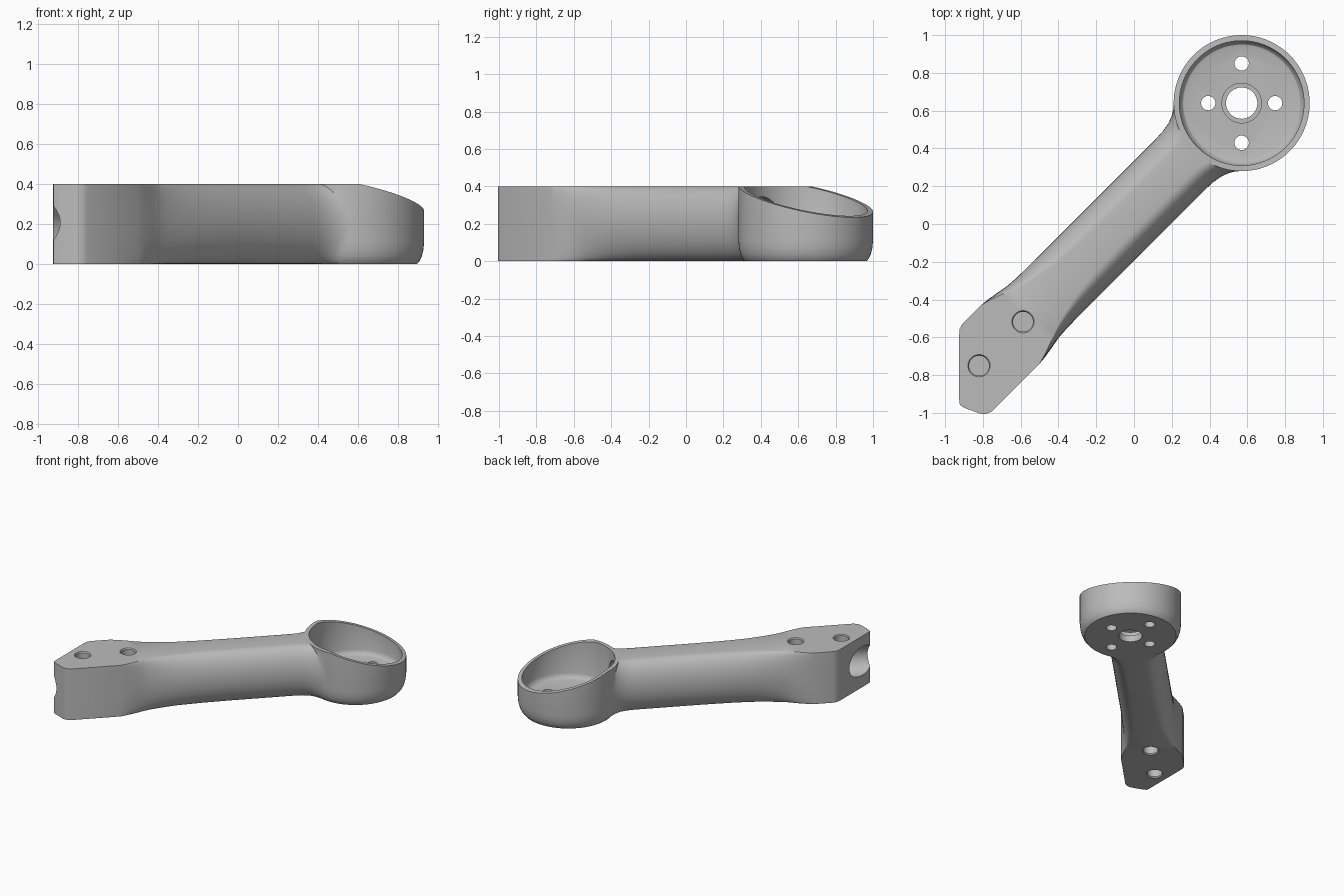
import bpy, bmesh
from math import sin, cos, pi, radians
from mathutils import Vector, Matrix

cube = bpy.data.objects.get("Cube")
if cube:
    bpy.data.objects.remove(cube, do_unlink=True)

HEIGHT = 0.4
grey = bpy.data.materials.new("matte grey")
grey.use_nodes = True
grey.diffuse_color = (0.5, 0.5, 0.5, 1)
grey.node_tree.nodes["Principled BSDF"].inputs["Base Color"].default_value = grey.diffuse_color


def to_object(name, bm):
    bmesh.ops.recalc_face_normals(bm, faces=bm.faces[:])
    mesh = bpy.data.meshes.new(name)
    bm.to_mesh(mesh)
    bm.free()
    mesh.materials.append(grey)
    ob = bpy.data.objects.new(name, mesh)
    bpy.context.scene.collection.objects.link(ob)
    return ob


def loft(name, rings):
    """Skin a list of closed rings and cap both ends."""
    bm = bmesh.new()
    loops = [[bm.verts.new(p) for p in ring] for ring in rings]
    for a, b in zip(loops, loops[1:]):
        for i in range(len(a)):
            j = (i + 1) % len(a)
            bm.faces.new((a[i], a[j], b[j], b[i]))
    bm.faces.new(loops[0])
    bm.faces.new(loops[-1][::-1])
    return to_object(name, bm)


def turned(name, profile, x=0, y=0, n=96):
    """Solid of revolution about a vertical axis from (radius, z) pairs."""
    return loft(name, [[(x + r * cos(2 * pi * i / n), y + r * sin(2 * pi * i / n), z)
                        for i in range(n)] for r, z in profile])


def combine(target, tool, operation):
    """Apply a boolean and drop the tool."""
    tool.hide_render = True
    mod = target.modifiers.new("combine", "BOOLEAN")
    mod.operation, mod.solver, mod.object = operation, "EXACT", tool
    graph = bpy.context.evaluated_depsgraph_get()
    mesh = bpy.data.meshes.new_from_object(target.evaluated_get(graph))
    target.modifiers.clear()
    target.data = mesh
    bpy.data.objects.remove(tool, do_unlink=True)


def slice_off(ob, point, normal):
    """Remove everything on the normal's side of a plane and close the cut."""
    bm = bmesh.new()
    bm.from_mesh(ob.data)
    cut = bmesh.ops.bisect_plane(bm, geom=bm.verts[:] + bm.edges[:] + bm.faces[:],
                                 plane_co=point, plane_no=normal, clear_outer=True)
    edges = [e for e in cut["geom_cut"] if isinstance(e, bmesh.types.BMEdge)]
    bmesh.ops.contextual_create(bm, geom=edges)
    bm.to_mesh(ob.data)
    bm.free()


# Arm along local x: (station, half width of flat, half width at mid height)
stations = [(-2.3, .219, .219), (-1.73, .219, .219), (-1.68, .205, .214), (-1.61, .18, .202),
            (-1.56, .158, .193), (-1.5, .137, .189), (-1.4, .112, .187), (-1.3, .094, .187),
            (-1.14, .082, .187), (-.9, .075, .187), (-.46, .075, .187), (-.4, .08, .19),
            (-.35, .095, .199), (-.31, .125, .214), (-.28, .16, .232), (-.25, .2, .258),
            (-.2, .22, .27)]


def section(x, flat, wide, steps=10):
    ring = []
    for start, sy in ((0, 1), (pi, -1)):
        for k in range(2 * steps + 1):
            a = start + pi * k / (2 * steps)
            ring.append((x, sy * flat + (wide - flat) * sin(a), HEIGHT / 2 * (1 + cos(a))))
    return ring


arm = loft("motor_arm", [section(*s) for s in stations])

# Angled mounting end with softened corners
tip = [(-1.87, .219), (-1.9, .211), (-1.925, .19), (-2.165, -.05), (-2.185, -.075),
       (-2.18, -.1), (-2.14, -.187), (-2.12, -.207), (-2.09, -.219)]
for (x0, y0), (x1, y1) in zip(tip, tip[1:]):
    slice_off(arm, (x0, y0, 0), Vector((y0 - y1, x1 - x0, 0)) * -1 if
              (y0 - y1) * -1 < 0 else (y0 - y1, x1 - x0, 0))

# Motor cup, trimmed by a sloping rim
combine(arm, turned("cup", [(.325, 0), (.338, .015), (.348, .037), (.356, .068), (.36, .11),
                            (.36, HEIGHT)]), "UNION")
slice_off(arm, (0, 0, .335), (.28, 0, 1))
combine(arm, turned("cup_pocket", [(.292, .09), (.31, .095), (.323, .108), (.33, .13),
                                   (.33, .6)]), "DIFFERENCE")

# Cable channel through the arm into the cup
n = 40
combine(arm, loft("cable_channel", [[(x, .112 * cos(2 * pi * i / n), z + .112 * sin(2 * pi * i / n))
                                     for i in range(n)] for x, z in ((-2.5, .2), (-.2, .235))]),
        "DIFFERENCE")

# Shaft hole and motor screw holes
combine(arm, turned("shaft_hole", [(.083, -.1), (.083, .05), (.105, .05), (.105, .2)], n=48),
        "DIFFERENCE")
for k, r in enumerate((.177, .21, .177, .21)):
    a = k * pi / 2 - pi / 4
    combine(arm, turned("screw_hole", [(.038, -.1), (.038, .2)], r * cos(a), r * sin(a), 32),
            "DIFFERENCE")

# Blind mounting holes, top and bottom
for x in (-1.637, -1.966):
    for face, d in ((HEIGHT, -1), (0, 1)):
        prof = [(.059, face - d * .05), (.059, face), (.053, face + d * .008), (.053, face + d * .07)]
        combine(arm, turned("mount_hole", prof, x, 0, 32), "DIFFERENCE")

# Turn the arm onto its diagonal and shade it
arm.data.transform(Matrix.Translation((.57, .64, 0)) @ Matrix.Rotation(radians(45), 4, "Z"))
arm.data.polygons.foreach_set("use_smooth", [True] * len(arm.data.polygons))
arm.data.set_sharp_from_angle(angle=radians(28))
